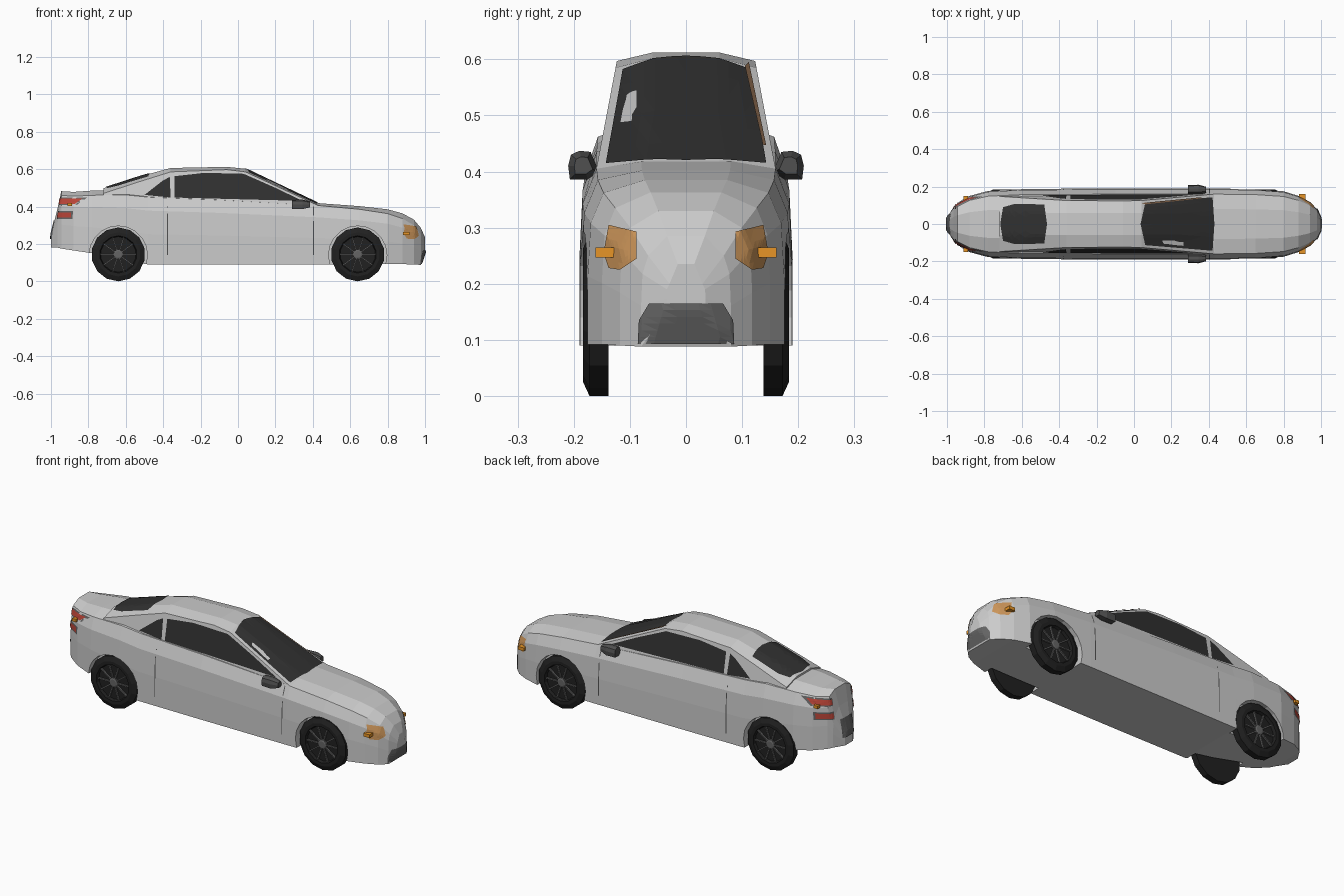
import bpy, bmesh
from math import sin, cos, pi
from mathutils import Vector, Matrix
from mathutils.bvhtree import BVHTree

if "Cube" in bpy.data.objects:
    bpy.data.objects.remove(bpy.data.objects["Cube"])


def mat(name, r, g, b):
    m = bpy.data.materials.new(name)
    m.diffuse_color = (r, g, b, 1)
    m.use_nodes = True
    m.node_tree.nodes["Principled BSDF"].inputs["Base Color"].default_value = m.diffuse_color
    return m


GLASS = mat("dark_glass", .03, .03, .03)
RUBBER = mat("rubber", .015, .015, .015)
TRIM = mat("dark_trim", .08, .08, .08)
SPOKE = mat("spoke_grey", .13, .13, .13)
AMBER = mat("amber", .8, .3, .02)
LAMP = mat("lamp_amber", .6, .3, .1)
RED = mat("red", .5, .06, .04)
BROWN = mat("brown_trim", .2, .11, .06)


def make(name, bm, material=None):
    me = bpy.data.meshes.new(name)
    bm.to_mesh(me)
    bm.free()
    ob = bpy.data.objects.new(name, me)
    bpy.context.collection.objects.link(ob)
    if material:
        me.materials.append(material)
    return ob


def loft(name, rings, material=None):
    """Skin closed rings of equal length and cap both ends."""
    bm = bmesh.new()
    rows = [[bm.verts.new(p) for p in r] for r in rings]
    n = len(rows[0])
    for a, b in zip(rows, rows[1:]):
        for i in range(n):
            j = (i + 1) % n
            bm.faces.new((a[i], a[j], b[j], b[i]))
    bm.faces.new(rows[0])
    bm.faces.new(rows[-1])
    bmesh.ops.recalc_face_normals(bm, faces=bm.faces)
    return make(name, bm, material)


def section(x, half):
    """Mirror a half section whose first and last points lie on y = 0."""
    return [(x, y, z) for y, z in half] + [(x, -y, z) for y, z in half[-2:0:-1]]


def lathe(name, profile, cx, cz, side, n, material):
    return loft(name, [[(cx + r * sin(2 * pi * i / n), side * y, cz - r * cos(2 * pi * i / n))
                        for i in range(n)] for r, y in profile], material)


def box(name, centre, size, material, rot=Matrix()):
    bm = bmesh.new()
    bmesh.ops.create_cube(bm, size=1, matrix=Matrix.Translation(centre) @ rot @ Matrix.Diagonal((*size, 1)))
    return make(name, bm, material)


def decal(name, pts, axis, sign, target, material, lift=.004):
    """Project a flat outline along an axis onto a surface."""
    tree = BVHTree.FromPolygons([v.co for v in target.data.vertices],
                                [p.vertices[:] for p in target.data.polygons])
    bm = bmesh.new()
    others = [a for a in range(3) if a != axis]
    verts = []
    for p in pts:
        co = Vector((0, 0, 0))
        co[others[0]], co[others[1]] = p
        verts.append(bm.verts.new(co))
    bm.faces.new(verts)
    bmesh.ops.triangulate(bm, faces=bm.faces[:])
    bmesh.ops.subdivide_edges(bm, edges=bm.edges[:], cuts=5, use_grid_fill=True)
    ray = Vector((0, 0, 0))
    ray[axis] = -sign
    for v in bm.verts:
        start = v.co.copy()
        start[axis] = sign * 3
        hit = tree.ray_cast(start, ray)[0] or tree.find_nearest(start)[0]
        v.co[axis] = hit[axis] + sign * lift
    bm.normal_update()
    for f in bm.faces:
        if f.normal[axis] * sign < 0:
            f.normal_flip()
    return make(name, bm, material)


# Lower body: x, half width, floor, shoulder, centre height
STATIONS = [
    (-1.0, .035, .18, .235, .25), (-.965, .09, .18, .345, .39), (-.945, .11, .175, .46, .482),
    (-.88, .15, .165, .455, .478), (-.78, .177, .15, .46, .485), (-.60, .187, .11, .462, .49),
    (-.48, .188, .09, .45, .46), (-.1, .19, .09, .435, .44), (.43, .19, .09, .405, .418),
    (.65, .187, .09, .385, .402), (.80, .175, .092, .362, .385), (.88, .15, .092, .335, .363),
    (.94, .118, .09, .30, .33), (.978, .08, .088, .25, .285), (1.0, .035, .15, .20, .235)]
rings = []
for x, w, zb, sh, top in STATIONS:
    h = sh - zb
    rings.append(section(x, [(0, zb), (w, zb), (w, zb + .45 * h), (.97 * w, zb + .8 * h),
                             (.84 * w, sh), (.42 * w, top), (0, top)]))
body = loft("body", rings)


# Cabin: x, roof edge height, centre height
def lean(z):
    return .155 - .19 * (z - .43)


cabin = loft("cabin", [section(x, [(0, .38), (lean(.38), .38), (lean(e), e), (.06, t), (0, t)])
                       for x, e, t in [(-.72, .47, .497), (-.52, .535, .562), (-.36, .585, .606),
                                       (-.06, .597, .612), (.04, .585, .602), (.44, .40, .412)]])

# Glass
decal("windshield", [(.42, -.143), (.43, 0), (.42, .143), (.06, .113), (.035, 0), (.06, -.113)],
      2, 1, cabin, GLASS)
decal("rear_window", [(-.70, -.09), (-.715, 0), (-.70, .09), (-.64, .107), (-.48, .105),
                      (-.465, 0), (-.48, -.105), (-.64, -.107)], 2, 1, cabin, GLASS)
decal("pillar_trim", [(.04, .112), (.06, .105), (.36, .137), (.36, .143)], 2, 1, cabin, BROWN, .007)

for s, side in ((-1, "right"), (1, "left")):
    decal(side + "_door_window", [(-.34, .448), (.345, .43), (.20, .50), (.03, .575), (-.18, .58),
                                  (-.34, .562)], 1, s, cabin, GLASS)
    decal(side + "_quarter_window", [(-.50, .462), (-.36, .448), (-.365, .558), (-.40, .54)],
          1, s, cabin, GLASS)
    # Door seams
    for x in (-.38, .40):
        decal(side + "_door_seam", [(x, .14), (x + .005, .14), (x + .005, .40), (x, .40)],
              1, s, body, TRIM, .001)
    # Lamps and indicators
    decal(side + "_headlight", [(s * .088, .245), (s * .118, .225), (s * .138, .228), (s * .147, .255),
                                (s * .138, .305), (s * .088, .293)], 0, 1, body, LAMP)
    box(side + "_front_indicator", (.90, s * .142, .256), (.036, .038, .018), AMBER)
    for z in (.355, .428):
        decal(side + "_tail_surround", [(s * .08, z - .021), (s * .147, z - .021), (s * .147, z + .021),
                                        (s * .08, z + .021)], 0, -1, body, SPOKE, .003)
        decal(side + "_tail_light", [(s * .085, z - .014), (s * .143, z - .014), (s * .143, z + .014),
                                     (s * .085, z + .014)], 0, -1, body, RED, .006)
    box(side + "_rear_indicator", (-.90, s * .14, .41), (.024, .022, .016), AMBER)
    # Door mirrors
    outline = [(.155, .40), (.175, .386), (.207, .386), (.21, .41), (.205, .43), (.19, .437), (.17, .435)]
    loft(side + "_door_mirror", [[(x, s * (.183 + k * (y - .183)), .41 + k * (z - .41)) for y, z in outline]
                                 for x, k in ((.29, .95), (.345, 1), (.385, .6))], TRIM)

# Grille and rear plate recess
decal("lower_grille", [(-.086, .093), (.086, .093), (.084, .135), (.066, .165), (-.066, .165),
                       (-.084, .135)], 0, 1, body, SPOKE)
decal("rear_plate_panel", [(-.05, .225), (.05, .225), (.05, .325), (-.05, .325)], 0, -1, body, SPOKE)

# Wheels and wheel arches
for cx, end in ((-.64, "rear"), (.64, "front")):
    for s, side in ((-1, "right"), (1, "left")):
        cut = lathe("arch_cutter", [(.156, .128), (.156, .30)], cx, .14, s, 20, None)
        m = body.modifiers.new("arch", 'BOOLEAN')
        m.operation, m.object = 'DIFFERENCE', cut
        bpy.context.view_layer.objects.active = body
        bpy.ops.object.modifier_apply(modifier=m.name)
        bpy.data.objects.remove(cut)
        name = f"{end}_{side}_"
        lathe(name + "tyre", [(.09, .138), (.144, .138), (.144, .172), (.118, .184), (.1, .184), (.095, .168)],
              cx, .144, s, 14, RUBBER)
        lathe(name + "hub", [(.026, .165), (.026, .178), (.018, .181)], cx, .144, s, 10, SPOKE)
        for i in range(10):
            rot = Matrix.Rotation(2 * pi * i / 10, 4, 'Y')
            box(name + "spoke", Vector((cx, s * .172, .144)) + rot @ Vector((.058, 0, 0)),
                (.08, .01, .007), SPOKE, rot)
